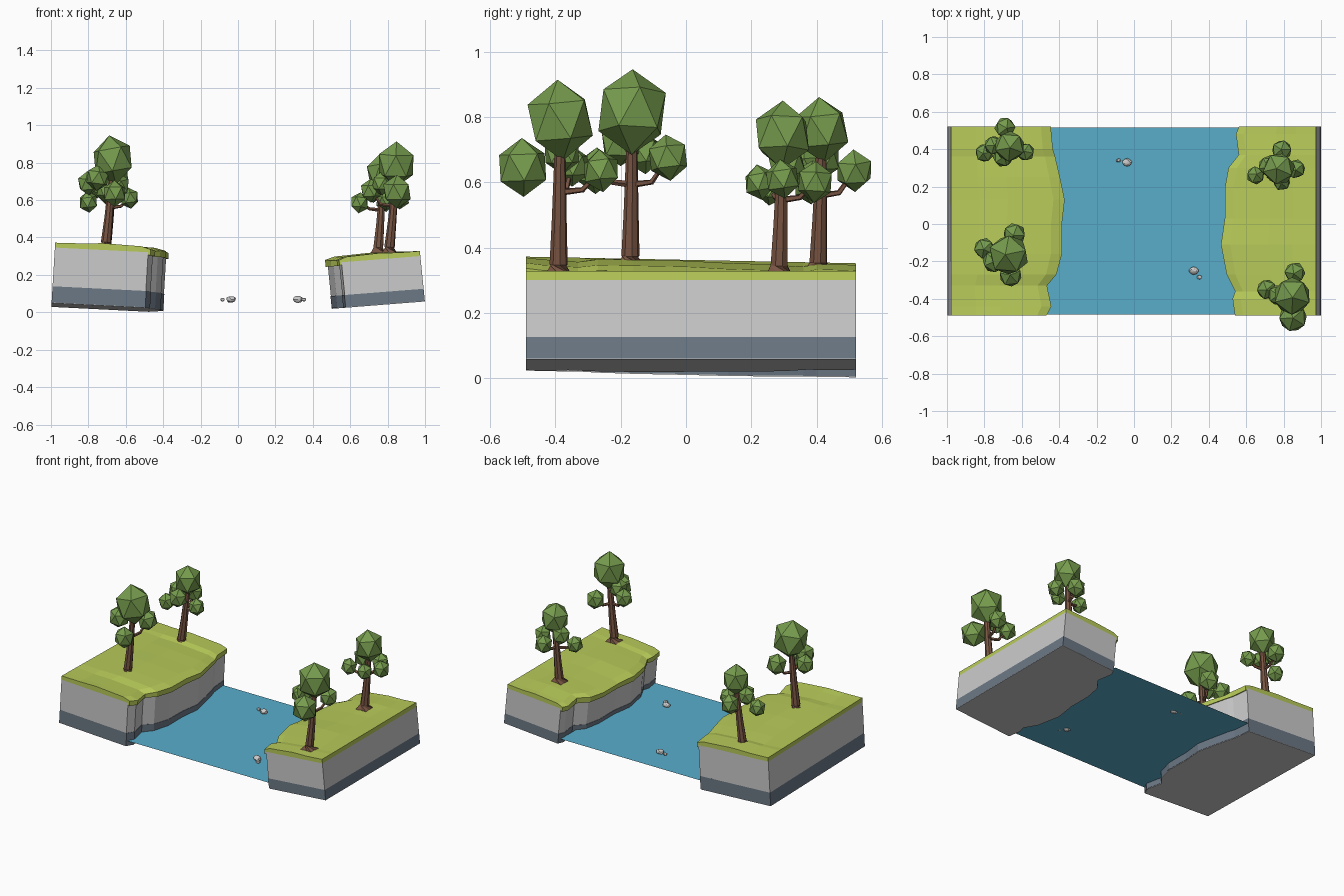
import bpy, bmesh, math, random
from mathutils import Vector, Matrix

if "Cube" in bpy.data.objects:
    bpy.data.objects.remove(bpy.data.objects["Cube"])

random.seed(4)


def material(name, rgb):
    m = bpy.data.materials.new(name)
    m.diffuse_color = (*rgb, 1)
    m.use_nodes = True
    m.node_tree.nodes["Principled BSDF"].inputs["Base Color"].default_value = m.diffuse_color
    return m


GRASS = material("grass", (0.48, 0.60, 0.10))
SLATE = material("slate", (0.15, 0.19, 0.24))
WATER = material("water", (0.10, 0.42, 0.60))
BARK = material("bark", (0.19, 0.09, 0.055))
LEAF = material("leaf", (0.18, 0.33, 0.075))


def finish(bm, name, mat=None):
    bmesh.ops.recalc_face_normals(bm, faces=bm.faces)
    me = bpy.data.meshes.new(name)
    bm.to_mesh(me)
    bm.free()
    ob = bpy.data.objects.new(name, me)
    bpy.context.collection.objects.link(ob)
    if mat:
        me.materials.append(mat)
    return ob


def layer(name, edge, outer, cols, low, high, lean, mat=None, inset=0.0):
    """Slab between heights low(x,y,t) and high(x,y,t), one row per shore point."""
    bm = bmesh.new()
    grids = []
    for height in (low, high):
        g = []
        for y, xi in edge:
            xe = xi - math.copysign(inset, xi - outer)
            row = []
            for t in cols:
                x = outer + (xe - outer) * t
                z = height(x, y, t)
                row.append(bm.verts.new((x + lean * (z - 0.33), y, z)))
            g.append(row)
        grids.append(g)
    lo, hi = grids
    n, m = len(edge) - 1, len(cols) - 1
    for g in grids:
        for i in range(n):
            for j in range(m):
                bm.faces.new((g[i][j], g[i + 1][j], g[i + 1][j + 1], g[i][j + 1]))
    for i in range(n):
        for j in (0, m):
            bm.faces.new((lo[i][j], lo[i + 1][j], hi[i + 1][j], hi[i][j]))
    for j in range(m):
        for i in (0, n):
            bm.faces.new((lo[i][j], lo[i][j + 1], hi[i][j + 1], hi[i][j]))
    return finish(bm, name, mat)


def bank(side, edge, outer, base, levels, lean, waves):
    """Base plate, slate, stone and grass layers of one tilted bank."""
    at = lambda h: (lambda x, y, t: base(x, y) + h)
    slate, stone, turf = levels
    bump = {p[0]: w for p, w in zip(edge, waves)}
    top = lambda x, y, t: (base(x, y) + turf + bump[y] * min(1, t * 3)
                           + (0.006 if t == 0.5 else -0.014 if t == 1 else 0))
    under = lambda x, y, t: base(x, y) + stone - (0.018 if t == 1 else 0)
    layer(side + "_base", edge, outer, (0, 1), at(0), at(0.003), lean, None, 0.012)
    layer(side + "_slate", edge, outer, (0, 1), at(0.003), at(slate), lean, SLATE, 0.01)
    layer(side + "_stone", edge, outer, (0, 1), at(slate), at(stone), lean, None, 0.012)
    layer(side + "_grass", edge, outer, (0, 0.25, 0.5, 0.9, 1), under, top, lean, GRASS)


# Banks: shore line given as (y, x)
bank("left_bank",
     [(-0.49, -0.468), (-0.44, -0.442), (-0.33, -0.465), (-0.27, -0.415), (-0.16, -0.385),
      (0.0, -0.385), (0.13, -0.37), (0.25, -0.395), (0.36, -0.42), (0.40, -0.433), (0.52, -0.444)],
     -0.98, lambda x, y: 0.02 - 0.05 * (x + 0.4) - 0.02 * (y + 0.49),
     (0.09, 0.297, 0.323), 0.06,
     (0.004, 0.0, -0.006, 0.004, 0.006, 0.006, 0.002, 0, -0.006, 0.004, 0.002))
bank("right_bank",
     [(-0.49, 0.535), (-0.40, 0.522), (-0.36, 0.535), (-0.27, 0.49), (-0.11, 0.46),
      (0.03, 0.48), (0.19, 0.48), (0.30, 0.50), (0.37, 0.556), (0.48, 0.54), (0.52, 0.556)],
     0.972, lambda x, y: 0.02 + 0.078 * (x - 0.49),
     (0.068, 0.243, 0.270), -0.1,
     (0, 0.002, -0.004, 0.0, 0.006, 0, 0, 0.004, 0.006, 0, 0))

# Water sheet
bm = bmesh.new()
bm.faces.new([bm.verts.new(p) for p in
              ((-0.52, -0.485, 0.06), (0.58, -0.485, 0.06), (0.58, 0.515, 0.06), (-0.52, 0.515, 0.06))])
finish(bm, "water", WATER)


def tube(bm, path, radii, sides, flare=None):
    """Tapered tube; flare makes alternate corners of the first ring stick out as roots."""
    rings = []
    for i, p in enumerate(path):
        d = (path[min(i + 1, len(path) - 1)] - path[max(i - 1, 0)]).normalized()
        rot = d.to_track_quat('Z', 'Y')
        ring = []
        for k in range(sides):
            a = 2 * math.pi * k / sides
            r = radii[i] * (flare if flare and i == 0 and k % 2 else 1)
            ring.append(bm.verts.new(p + rot @ Vector((r * math.cos(a), r * math.sin(a), 0))))
        rings.append(ring)
    for a, b in zip(rings, rings[1:]):
        for k in range(sides):
            bm.faces.new((a[k], a[(k + 1) % sides], b[(k + 1) % sides], b[k]))
    bm.faces.new(rings[0])
    bm.faces.new(rings[-1])


def ball(bm, c, r, stretch=1.0):
    mat = (Matrix.Translation(c) @ Matrix.Diagonal((1, 1, stretch, 1))
           @ Matrix.Rotation(random.uniform(0, 6.28), 4, 'Z')
           @ Matrix.Rotation(random.uniform(-0.2, 0.2), 4, 'X'))
    bmesh.ops.create_icosphere(bm, subdivisions=1, radius=r, matrix=mat)


def tree(name, foot, crown, clumps):
    """Trunk with root flare, two bent branches, one big crown and smaller clumps."""
    foot, c, r = Vector(foot), Vector(crown[:3]), crown[3]
    bm = bmesh.new()
    top = Vector((c.x, c.y, c.z - r * 0.5))
    rise = lambda t: foot.lerp(top, t)
    tube(bm, [foot, foot + Vector((0, 0, 0.03)), rise(0.4), top],
         [0.038, 0.028, 0.023, 0.016], 8, 1.5)
    for clump in clumps[:2]:
        q = Vector(clump[:3])
        start = rise(0.6)
        elbow = start.lerp(q, 0.55)
        elbow.z = start.z + 0.008
        tube(bm, [start, elbow, q], [0.011, 0.009, 0.006], 5)
    finish(bm, name + "_trunk", BARK)
    bm = bmesh.new()
    ball(bm, c, r, 1.15)
    for *q, s in clumps:
        ball(bm, Vector(q), s, 1.1)
    finish(bm, name + "_leaves", LEAF)


# Trees: foot, crown (x, y, z, radius), clumps (x, y, z, radius)
tree("left_front_tree", (-0.705, -0.17, 0.345), (-0.67, -0.165, 0.815, 0.115),
     [(-0.64, -0.055, 0.675, 0.065), (-0.66, -0.275, 0.635, 0.065),
      (-0.80, -0.13, 0.69, 0.06), (-0.75, -0.20, 0.72, 0.065)])
tree("left_back_tree", (-0.705, 0.405, 0.325), (-0.665, 0.415, 0.76, 0.088),
     [(-0.58, 0.385, 0.61, 0.052), (-0.69, 0.515, 0.635, 0.06),
      (-0.80, 0.38, 0.59, 0.053), (-0.70, 0.36, 0.65, 0.06), (-0.75, 0.42, 0.67, 0.055)])
tree("right_back_tree", (0.75, 0.285, 0.315), (0.775, 0.295, 0.745, 0.092),
     [(0.65, 0.26, 0.585, 0.052), (0.79, 0.395, 0.60, 0.058),
      (0.865, 0.295, 0.61, 0.055), (0.79, 0.225, 0.60, 0.05), (0.72, 0.31, 0.65, 0.06)])
tree("right_front_tree", (0.81, -0.39, 0.318), (0.845, -0.385, 0.79, 0.108),
     [(0.71, -0.35, 0.65, 0.058), (0.86, -0.26, 0.635, 0.06),
      (0.85, -0.50, 0.645, 0.082), (0.77, -0.38, 0.69, 0.06)])

# Rocks in the stream
for i, (x, y, r, s) in enumerate(((-0.037, 0.33, 0.027, 0.65), (-0.083, 0.34, 0.013, 0.8),
                                  (0.32, -0.25, 0.026, 0.75), (0.35, -0.285, 0.015, 0.7))):
    bm = bmesh.new()
    bmesh.ops.create_icosphere(bm, subdivisions=2, radius=r)
    for v in bm.verts:
        v.co *= random.uniform(0.88, 1.08)
        v.co.y *= 0.8
        v.co.z *= s
        v.co += Vector((x, y, 0.068))
    finish(bm, "rock_%d" % (i + 1))
